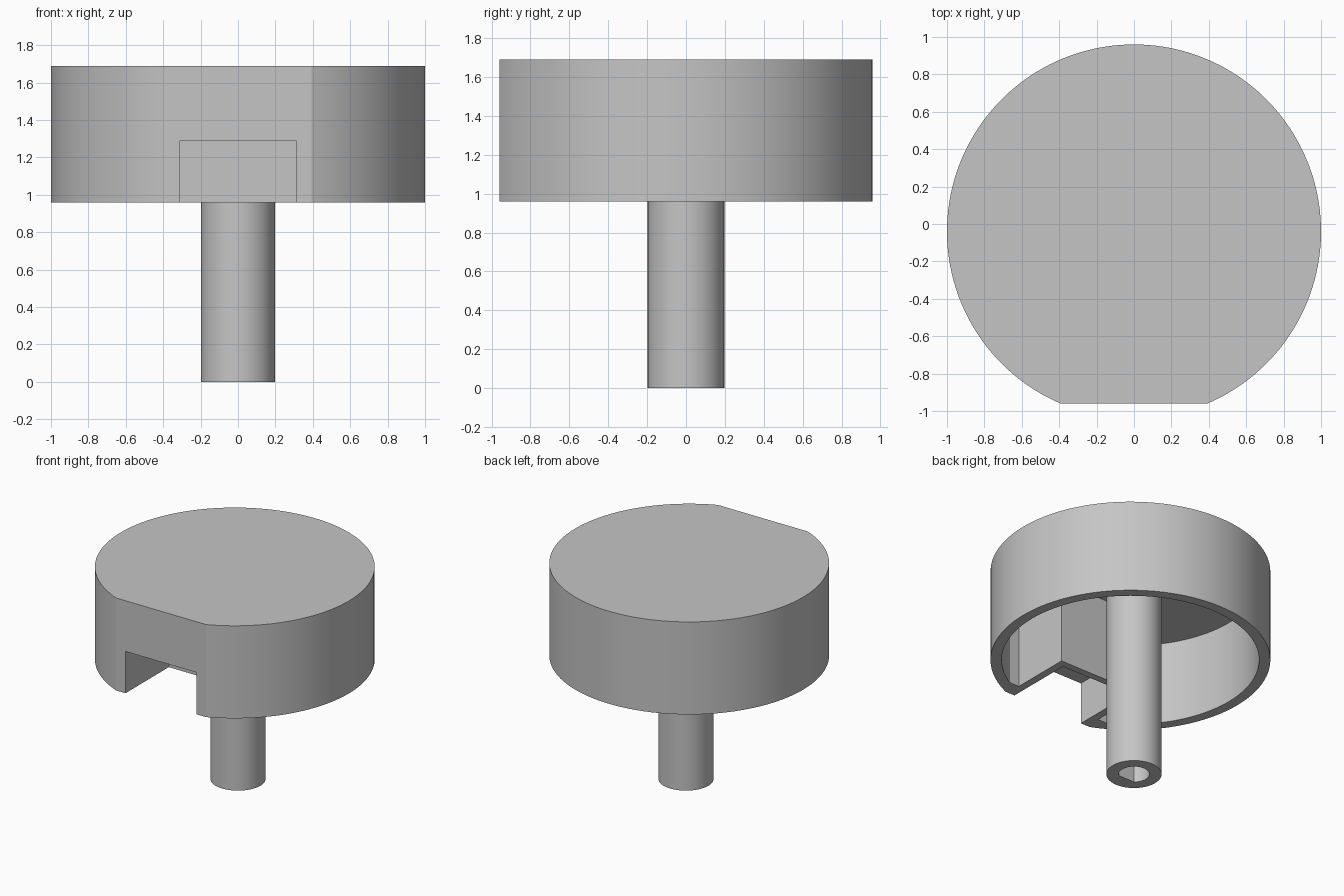
import bpy, bmesh, math

if "Cube" in bpy.data.objects:
    bpy.data.objects.remove(bpy.data.objects["Cube"])

RIM, TOP, ROOF = 0.96, 1.69, 1.61   # knob underside, top and inner ceiling
CENTER_Y = -0.04

grey = bpy.data.materials.new("plain grey")
grey.use_nodes = True
COLOR = (0.56, 0.56, 0.56, 1)
grey.diffuse_color = COLOR
grey.node_tree.nodes["Principled BSDF"].inputs["Base Color"].default_value = COLOR


def prism(name, outline, z0, z1):
    """Extrude a closed xy outline from z0 up to z1."""
    bm = bmesh.new()
    face = bm.faces.new([bm.verts.new((x, y, z0)) for x, y in outline])
    ext = bmesh.ops.extrude_face_region(bm, geom=[face])
    moved = [v for v in ext["geom"] if isinstance(v, bmesh.types.BMVert)]
    bmesh.ops.translate(bm, verts=moved, vec=(0, 0, z1 - z0))
    bmesh.ops.recalc_face_normals(bm, faces=bm.faces)
    mesh = bpy.data.meshes.new(name)
    bm.to_mesh(mesh)
    bm.free()
    mesh.materials.append(grey)
    obj = bpy.data.objects.new(name, mesh)
    bpy.context.collection.objects.link(obj)
    return obj


def round_outline(radius, cy=0.0, flat=None, n=128):
    """Circle, or a circle cut by a flat on its front at the given distance."""
    if flat is None:
        return [(radius * math.cos(2 * math.pi * i / n),
                 cy + radius * math.sin(2 * math.pi * i / n)) for i in range(n)]
    half = math.acos(flat / radius)
    start, sweep = -math.pi / 2 + half, 2 * math.pi - 2 * half
    return [(radius * math.cos(start + sweep * i / n),
             cy + radius * math.sin(start + sweep * i / n)) for i in range(n + 1)]


def box_outline(half_x, y0, y1):
    return [(-half_x, y0), (half_x, y0), (half_x, y1), (-half_x, y1)]


def cut(obj, *cutters):
    """Subtract the cutters, bake the result and discard the cutters."""
    for c in cutters:
        c.hide_render = True
        mod = obj.modifiers.new("cut", "BOOLEAN")
        mod.operation, mod.solver, mod.object = "DIFFERENCE", "EXACT", c
    bpy.context.view_layer.update()
    deps = bpy.context.evaluated_depsgraph_get()
    baked = bpy.data.meshes.new_from_object(obj.evaluated_get(deps))
    obj.modifiers.clear()
    obj.data = baked
    for c in cutters:
        bpy.data.objects.remove(c)


def slot():
    return prism("slot_cutter", box_outline(0.31, -1.2, -0.42), RIM - 0.2, 1.29)


# Hollow round cap with a front flat and a slot through it
cap = prism("cap_shell", round_outline(1.0, CENTER_Y, 0.92), RIM, TOP)
cavity = prism("cavity_cutter", round_outline(0.92, CENTER_Y, 0.80), RIM - 0.2, ROOF)
cut(cap, cavity, slot())

# Walled pocket behind the slot
pocket = prism("slot_pocket", box_outline(0.37, CENTER_Y - 0.80, -0.365), RIM, ROOF)
cut(pocket, slot())

# Stem with a D-shaped blind bore
stem = prism("stem", round_outline(0.197, n=96), 0.0, ROOF)
cut(stem, prism("bore_cutter", round_outline(0.11, 0, 0.084, 64), -0.2, 0.9))

# Smooth the round walls, keep the edges sharp
bpy.ops.object.select_all(action="DESELECT")
for part in (cap, pocket, stem):
    part.select_set(True)
bpy.context.view_layer.objects.active = cap
bpy.ops.object.shade_smooth_by_angle(angle=math.radians(20))
